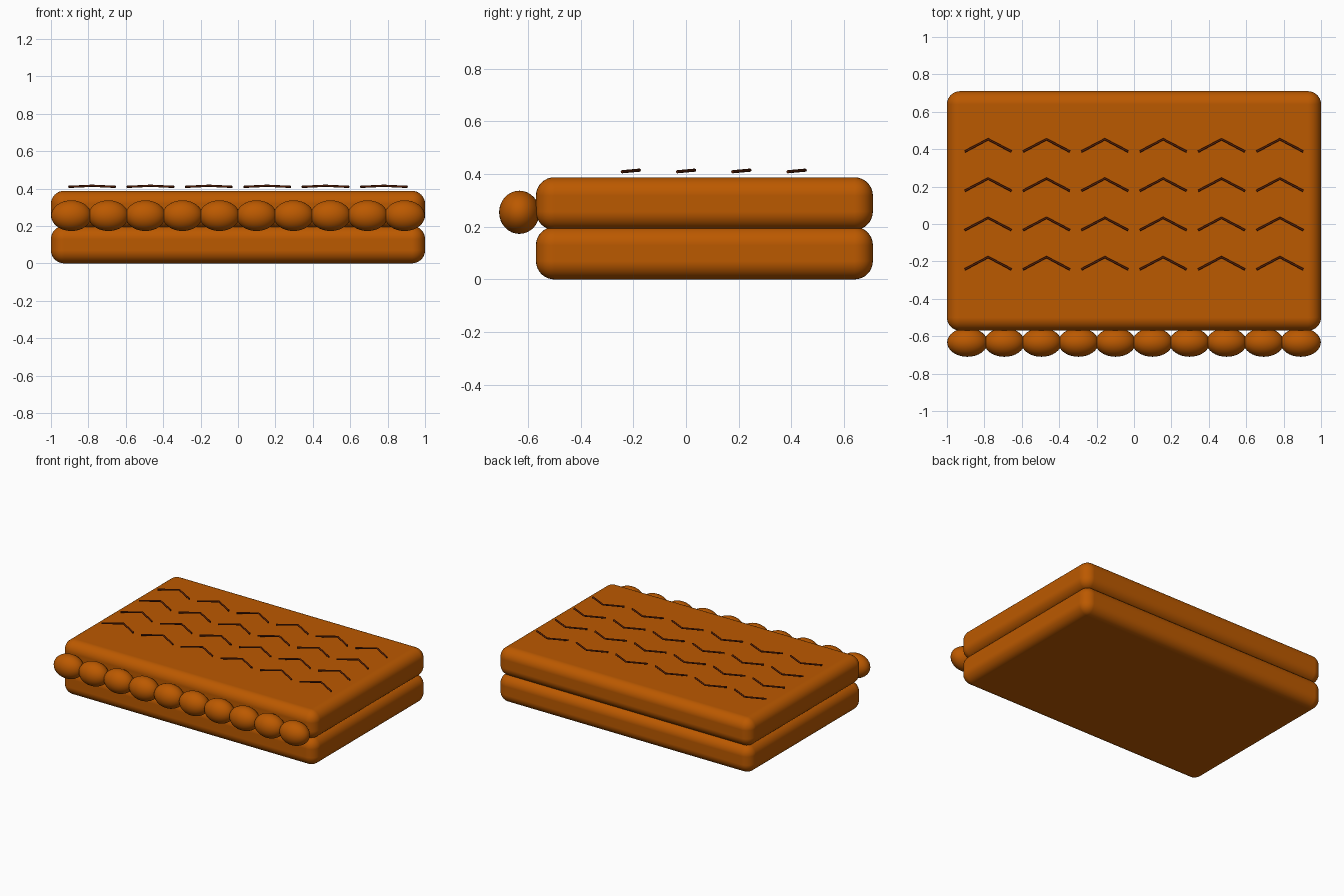
import bpy

old = bpy.data.objects.get("Cube")
if old:
    bpy.data.objects.remove(old, do_unlink=True)


def make_material(name, rgb):
    mat = bpy.data.materials.new(name)
    mat.use_nodes = True
    color = (*rgb, 1)
    mat.diffuse_color = color
    mat.node_tree.nodes["Principled BSDF"].inputs["Base Color"].default_value = color
    return mat


crust = make_material("golden brown", (0.5, 0.1, 0.0))
dark = make_material("dark reddish brown", (0.1, 0.014, 0.002))


def slab(name, z):
    """Rounded rectangular layer centred at height z."""
    bpy.ops.mesh.primitive_cube_add(size=1, location=(0, 0.07, z))
    obj = bpy.context.object
    obj.name = name
    obj.scale = (2, 1.28, 0.2)
    bpy.ops.object.transform_apply(location=False, rotation=False, scale=True)
    bpy.ops.object.shade_smooth()
    bevel = obj.modifiers.new("rounded edges", "BEVEL")
    bevel.width = 0.07
    bevel.segments = 8
    bevel.harden_normals = True
    obj.data.materials.append(crust)


slab("lower_layer", 0.1)
slab("upper_layer", 0.288)

# Row of oval beads along the front edge
for i in range(10):
    bpy.ops.mesh.primitive_uv_sphere_add(
        segments=32, ring_count=16, radius=1,
        location=((i - 4.5) * 0.198, -0.633, 0.255))
    bead = bpy.context.object
    bead.name = f"edge_bead_{i + 1}"
    bead.scale = (0.108, 0.077, 0.082)
    bead.data.materials.append(crust)
    bpy.ops.object.shade_smooth()

# Grid of thin chevron marks floating just over the top
marks = bpy.data.curves.new("chevron_marks", "CURVE")
marks.dimensions = "3D"
marks.bevel_depth = 0.006
marks.bevel_resolution = 2
marks.use_fill_caps = True
marks.materials.append(dark)
for row in range(4):
    for col in range(6):
        x, y = (col - 2.5) * 0.312, 0.453 - row * 0.21
        line = marks.splines.new("POLY")
        line.points.add(2)
        path = [(x - 0.125, y - 0.066, 0.409), (x, y, 0.415), (x + 0.125, y - 0.066, 0.409)]
        for point, co in zip(line.points, path):
            point.co = (*co, 1)
bpy.context.collection.objects.link(bpy.data.objects.new("chevron_marks", marks))
